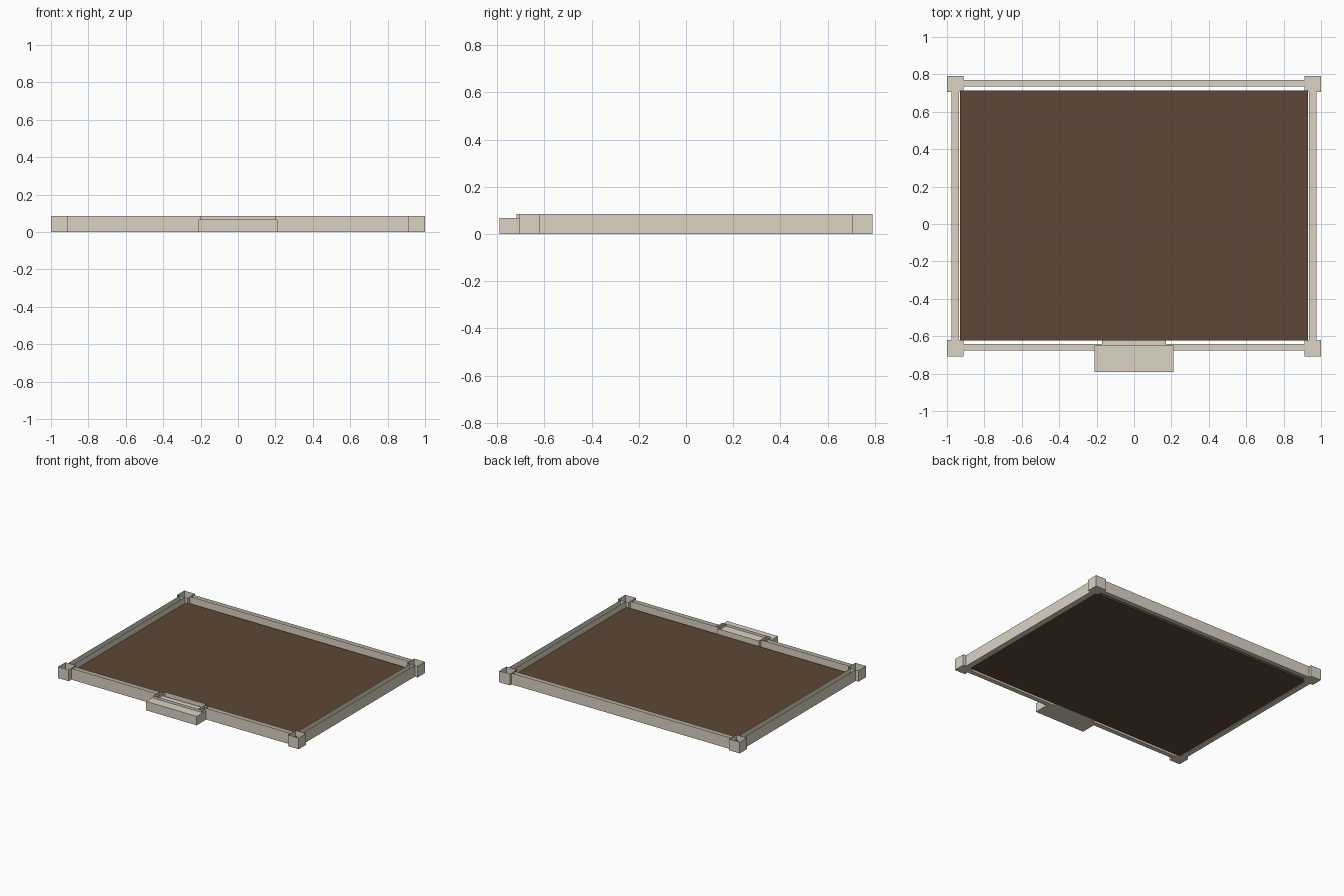
import bpy
import bmesh

if "Cube" in bpy.data.objects:
    bpy.data.objects.remove(bpy.data.objects["Cube"])


def material(name, rgb):
    m = bpy.data.materials.new(name)
    m.diffuse_color = (*rgb, 1)
    m.use_nodes = True
    m.node_tree.nodes["Principled BSDF"].inputs["Base Color"].default_value = m.diffuse_color
    return m


STONE = material("pale_stone", (0.71, 0.655, 0.55))
EARTH = material("brown_earth", (0.112, 0.064, 0.037))


def box(name, x0, x1, y0, y1, z0, z1, mat=STONE, open_top=False):
    """Axis-aligned block given by its limits, optionally without its top."""
    bpy.ops.mesh.primitive_cube_add(size=1)
    o = bpy.context.object
    o.name = name
    bm = bmesh.new()
    bm.from_mesh(o.data)
    if open_top:
        top = [f for f in bm.faces if f.normal.z > 0.5]
        bmesh.ops.delete(bm, geom=top, context='FACES_ONLY')
    for v in bm.verts:
        v.co = (x1 if v.co.x > 0 else x0,
                y1 if v.co.y > 0 else y0,
                z1 if v.co.z > 0 else z0)
    bm.to_mesh(o.data)
    bm.free()
    o.data.materials.append(mat)
    return o


def mirrored(name, x0, x1, *limits):
    """Matching open-topped blocks on the left and right."""
    box(name + "_right", x0, x1, *limits, open_top=True)
    box(name + "_left", -x1, -x0, *limits, open_top=True)


H = 0.085

# Hollow corner posts
mirrored("front_post", 0.912, 1.0, -0.708, -0.62, 0, H)
mirrored("back_post", 0.912, 1.0, 0.705, 0.79, 0, H)

# Hollow perimeter walls
mirrored("side_wall", 0.935, 0.977, -0.62, 0.705, 0, H)
mirrored("front_wall", 0.2, 0.912, -0.677, -0.642, 0, H)
box("back_wall", -0.912, 0.912, 0.735, 0.77, 0, H, open_top=True)

# Entrance: jambs, threshold trough and outer step
mirrored("door_jamb", 0.172, 0.2, -0.718, -0.642, 0, H)
box("threshold", -0.172, 0.172, -0.718, -0.622, 0, H, open_top=True)
box("front_step", -0.21, 0.21, -0.79, -0.65, 0, 0.067)

# Earth floor slab
box("floor", -0.93, 0.93, -0.622, 0.715, 0, 0.043, EARTH)
